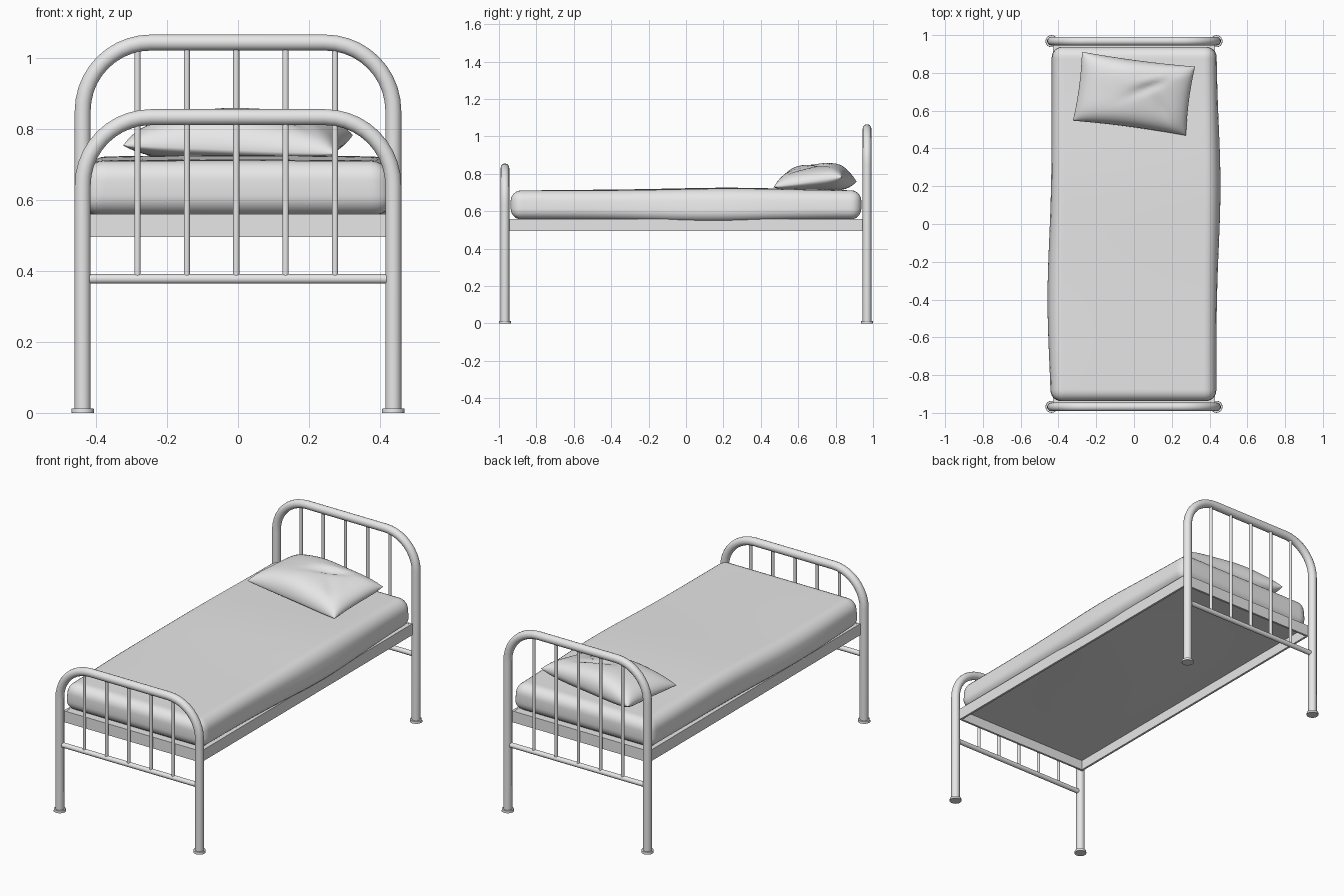
import bpy
import bmesh
from math import sin, cos, pi, exp, radians
from mathutils import Matrix, Vector

cube = bpy.data.objects.get("Cube")
if cube:
    bpy.data.objects.remove(cube, do_unlink=True)

grey = bpy.data.materials.new("plain grey")
grey.use_nodes = True
grey.diffuse_color = (0.8, 0.8, 0.8, 1)
grey.node_tree.nodes["Principled BSDF"].inputs["Base Color"].default_value = (0.8, 0.8, 0.8, 1)


def finish(name, bm, angle=40):
    """Turn a bmesh into a named, smooth shaded object."""
    bmesh.ops.recalc_face_normals(bm, faces=bm.faces)
    mesh = bpy.data.meshes.new(name)
    bm.to_mesh(mesh)
    bm.free()
    mesh.materials.append(grey)
    obj = bpy.data.objects.new(name, mesh)
    bpy.context.collection.objects.link(obj)
    bpy.ops.object.select_all(action='DESELECT')
    obj.select_set(True)
    bpy.context.view_layer.objects.active = obj
    bpy.ops.object.shade_smooth_by_angle(angle=radians(angle))
    return obj


def sweep(name, path, radius, sides=14):
    """Round tube along a path that lies in an x-z plane."""
    bm = bmesh.new()
    rings = []
    for i, p in enumerate(path):
        before = path[max(i - 1, 0)]
        after = path[min(i + 1, len(path) - 1)]
        t = (after - before).normalized()
        side = Vector((0, 1, 0))
        up = t.cross(side)
        rings.append([bm.verts.new(p + radius * (cos(a) * side + sin(a) * up))
                      for a in (2 * pi * k / sides for k in range(sides))])
    for a, b in zip(rings, rings[1:]):
        for k in range(sides):
            n = (k + 1) % sides
            bm.faces.new((a[k], a[n], b[n], b[k]))
    bm.faces.new(rings[0])
    bm.faces.new(rings[-1])
    return finish(name, bm)


def box(bm, center, size):
    m = Matrix.Translation(center) @ Matrix.Diagonal((*size, 1))
    bmesh.ops.create_cube(bm, size=1, matrix=m)


# Head and foot ends: bent tube, lower rail, upright rods and foot caps
LEG_X, END_Y, BEND = 0.437, 0.968, 0.192


def bed_end(label, y, top):
    path = [Vector((-LEG_X, y, 0.005))]
    for sx, start in ((-1, pi), (1, pi / 2)):
        for k in range(11):
            a = start - k * pi / 20
            path.append(Vector((sx * (LEG_X - BEND) + BEND * cos(a), y,
                                top - BEND + BEND * sin(a))))
    path.append(Vector((LEG_X, y, 0.005)))
    sweep(label + "_arch", path, 0.023)
    sweep(label + "_lower_rail",
          [Vector((x, y, 0.377)) for x in (-0.418, 0.418)], 0.014, 10)
    for i in range(5):
        x = -0.283 + i * 0.139
        sweep(f"{label}_rod_{i + 1}",
              [Vector((x, y, z)) for z in (0.38, top - 0.008)], 0.009, 10)
    for side, x in (("right", -LEG_X), ("left", LEG_X)):
        bm = bmesh.new()
        bmesh.ops.create_cone(bm, cap_ends=True, segments=16, radius1=0.032,
                              radius2=0.031, depth=0.013,
                              matrix=Matrix.Translation((x, y, 0.0065)))
        finish(f"{label}_{side}_foot_cap", bm)


bed_end("headboard", END_Y, 1.042)
bed_end("footboard", -END_Y, 0.832)

# Base frame: thin walls, open below, with a support panel on top
bm = bmesh.new()
for s in (-1, 1):
    box(bm, (s * 0.424, 0, 0.527), (0.012, 1.89, 0.064))
    box(bm, (0, s * 0.939, 0.527), (0.836, 0.012, 0.064))
finish("base_frame", bm)
bm = bmesh.new()
box(bm, (0, 0, 0.554), (0.836, 1.866, 0.008))
finish("support_panel", bm)

# Mattress: rounded block, sliced and gently bulged
bm = bmesh.new()
box(bm, (0, 0, 0.634), (0.87, 1.875, 0.152))
bmesh.ops.bevel(bm, geom=bm.edges[:], offset=0.055, segments=6, profile=0.5,
                affect='EDGES')
for axis, half, count in ((0, 0.37, 10), (1, 0.87, 22)):
    normal = Vector((axis == 0, axis == 1, 0))
    for i in range(count + 1):
        bmesh.ops.bisect_plane(bm, geom=bm.verts[:] + bm.edges[:] + bm.faces[:],
                               plane_co=normal * half * (2 * i / count - 1),
                               plane_no=normal)
for v in bm.verts:
    x, y, z = v.co
    u, w = x / 0.435, y / 0.94
    h = (z - 0.558) / 0.152
    peak = 0.2 if x > 0 else -0.4
    bulge = 0.005 + 0.022 * exp(-((y - peak) / 0.45) ** 2)
    v.co.x += u * bulge * (1.2 - 0.6 * h) - 0.012 * u * h
    middle = max(0, 1 - u * u) * max(0, 1 - w * w)
    v.co.z += h * (0.006 * middle + 0.010 * exp(-((y - 0.25) / 0.4) ** 2))
    v.co.z -= (1 - h) * (0.017 * middle
                         + 0.012 * max(u, 0) * exp(-((y - 0.1) / 0.4) ** 2))
finish("mattress", bm, 60)


# Pillow: two puffed sheets joined at the seam, with soft creases
def crease(u, v, u0, v0, angle, length, width):
    du, dv = u - u0, v - v0
    along = du * cos(angle) + dv * sin(angle)
    across = -du * sin(angle) + dv * cos(angle)
    return exp(-(along / length) ** 2 - (across / width) ** 2)


bm = bmesh.new()
NU, NV = 40, 28
turn = Matrix.Translation((0, 0.69, 0)) @ Matrix.Rotation(radians(-7.5), 4, 'Z')
for upper in (True, False):
    grid = []
    for i in range(NU + 1):
        row = []
        for j in range(NV + 1):
            u = sin(pi / 2 * (2 * i / NU - 1))
            v = sin(pi / 2 * (2 * j / NV - 1))
            puff = (max(0, 1 - u ** 4) * max(0, 1 - v ** 4)) ** 0.5
            seam = 0.755 + 0.015 * v + 0.012 * u * v
            if upper:
                z = seam + puff * (0.078 + 0.02 * exp(-((u + 0.15) / 0.5) ** 2)
                                   - 0.014 * crease(u, v, 0.25, 0.25, 0.8, 0.5, 0.09)
                                   - 0.010 * crease(u, v, 0.55, -0.35, 2.0, 0.4, 0.08)
                                   + 0.006 * crease(u, v, 0.4, 0.5, 0.4, 0.5, 0.1))
            else:
                z = seam - puff * (0.045 + 0.015 * v)
            x = u * 0.302 * (1 - 0.03 * (1 - v * v))
            y = v * 0.184 * (1 - 0.04 * (1 - u * u))
            row.append(bm.verts.new(turn @ Vector((x, y, z))))
        grid.append(row)
    for i in range(NU):
        for j in range(NV):
            bm.faces.new((grid[i][j], grid[i + 1][j],
                          grid[i + 1][j + 1], grid[i][j + 1]))
bmesh.ops.remove_doubles(bm, verts=bm.verts, dist=0.0002)
finish("pillow", bm, 60)
